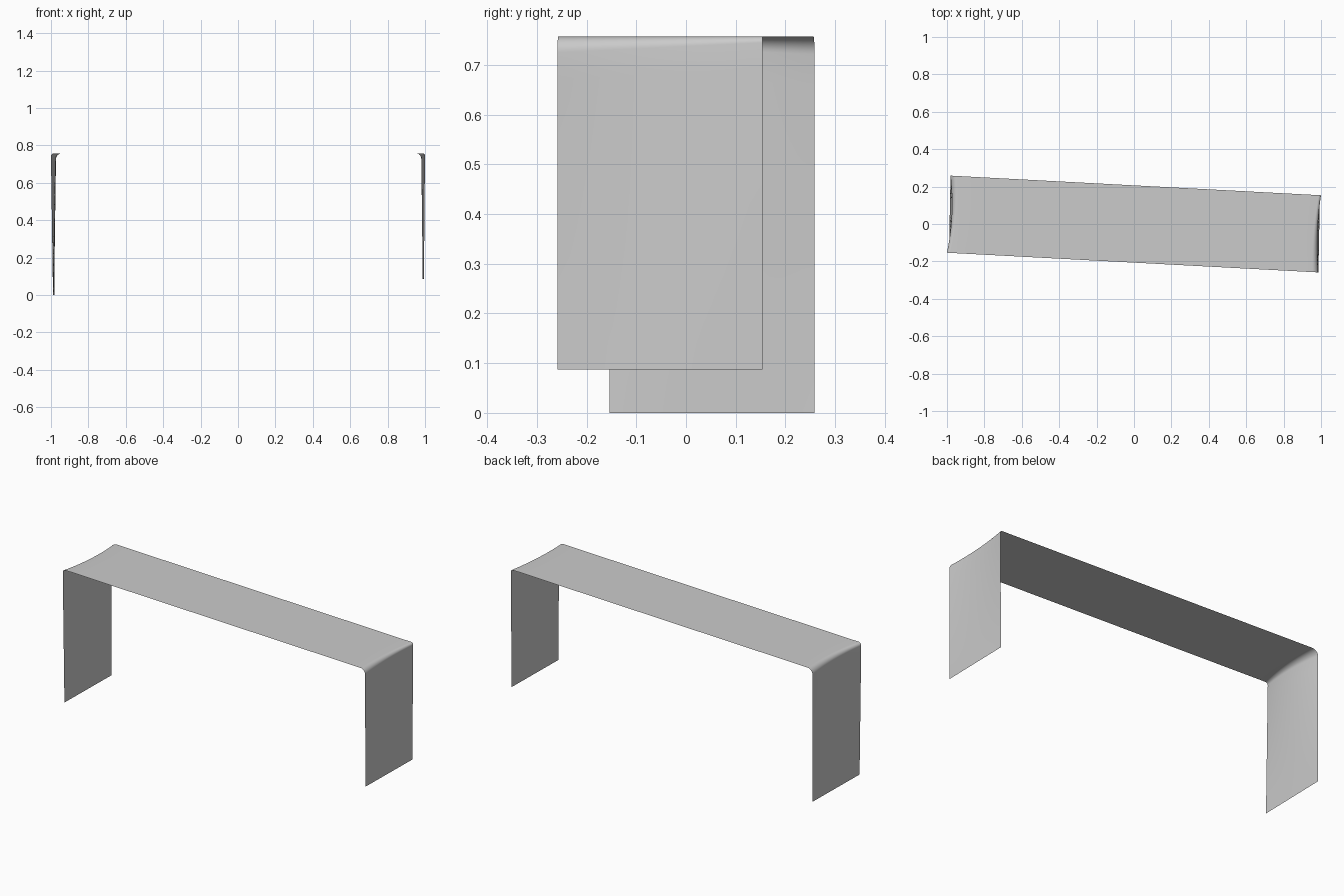
import bpy, bmesh, math

if "Cube" in bpy.data.objects:
    bpy.data.objects.remove(bpy.data.objects["Cube"])

TOP, HALF_W, SKEW = 0.757, 0.2065, 0.053
ROWS, LEG, ARC, SPAN = 16, 12, 8, 24


def end_profile(x_top, x_bottom, z_bottom, radius):
    """Hanging panel from its hem up, then the soft fold onto the flat top."""
    side = 1 if x_top > 0 else -1
    z_fold = TOP - radius
    pts = []
    for i in range(LEG):
        t = i / LEG
        pts.append((x_bottom + (x_top - x_bottom) * t,
                    z_bottom + (z_fold - z_bottom) * t))
    for i in range(ARC + 1):
        a = math.pi / 2 * i / ARC
        pts.append((x_top - side * radius * (1 - math.cos(a)),
                    z_fold + radius * math.sin(a)))
    return pts


def row_profile(v):
    """Cross-section of the draped cloth at v (-1 front edge, 1 back edge)."""
    left = end_profile(-0.9742 + 0.009 * v - 0.0168 * v * v,
                       -0.985 + 0.004 * v, 0.0, 0.026 + 0.01 * v)
    right = end_profile(0.981 + 0.0075 * v + 0.0113 * v * v,
                        0.990 + 0.004 * v, 0.087, 0.022 - 0.01 * v)
    xa, xb = left[-1][0], right[-1][0]
    top = [(xa + (xb - xa) * i / SPAN, TOP) for i in range(1, SPAN)]
    return left + top + right[::-1]


# Table runner: one thin cloth sheet draped over both ends, lying slightly skewed
bm = bmesh.new()
grid = []
for r in range(ROWS + 1):
    v = -1 + 2 * r / ROWS
    grid.append([bm.verts.new((x, v * HALF_W - SKEW * x, z))
                 for x, z in row_profile(v)])
for a, b in zip(grid, grid[1:]):
    for i in range(len(a) - 1):
        bm.faces.new((a[i], a[i + 1], b[i + 1], b[i]))
bm.normal_update()
mesh = bpy.data.meshes.new("draped_runner")
bm.to_mesh(mesh)
bm.free()
mesh.shade_smooth()
runner = bpy.data.objects.new("draped_runner", mesh)
bpy.context.collection.objects.link(runner)
